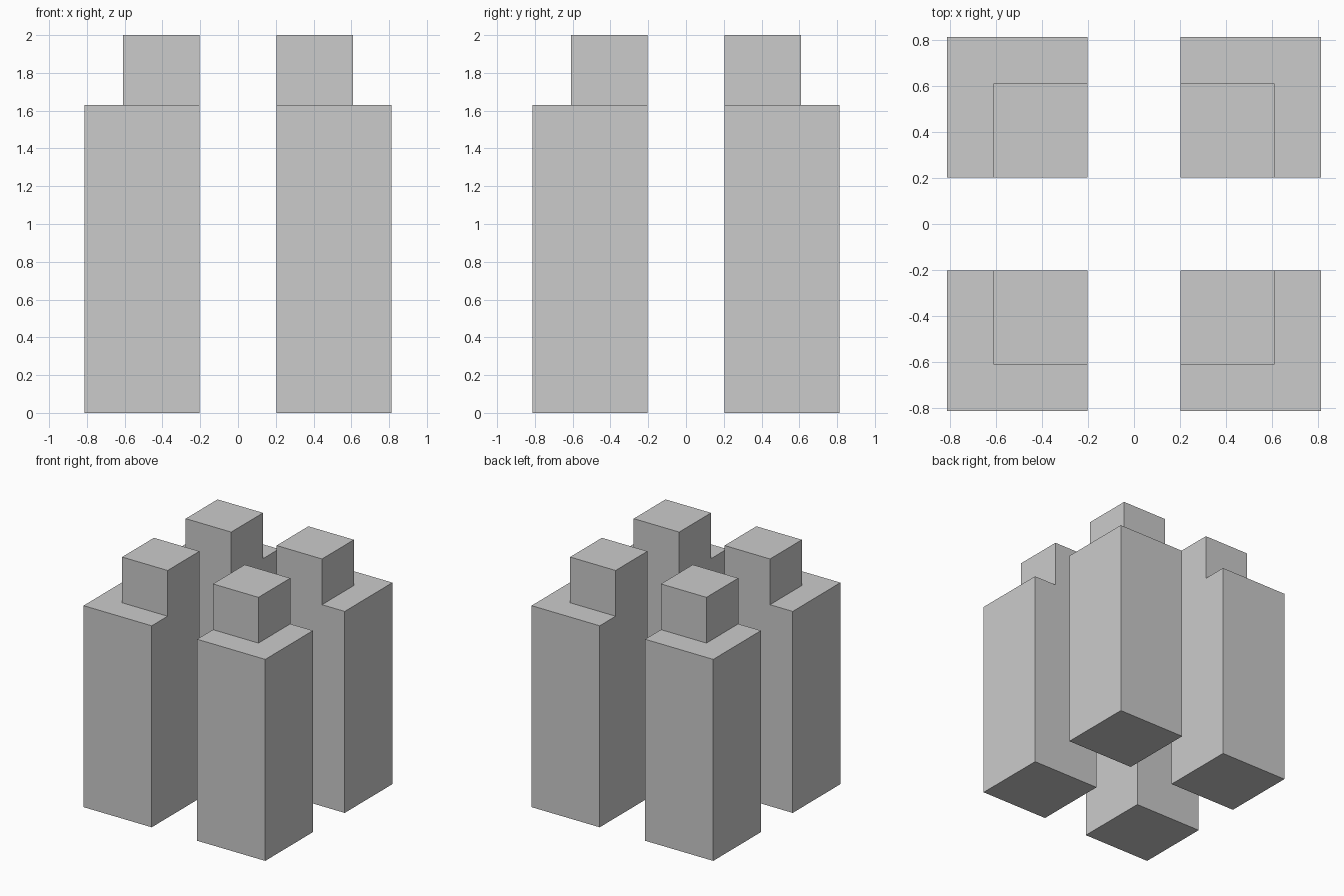
import bpy
import bmesh
from math import radians
from mathutils import Matrix, Vector

if "Cube" in bpy.data.objects:
    bpy.data.objects.remove(bpy.data.objects["Cube"])

INNER, STEP, OUTER = 0.203, 0.61, 0.813   # distances from the centre lines
SHOULDER, TOP = 1.63, 2.0                 # heights


def stepped_tower(name, sx, sy):
    """Square pillar with a smaller block rising flush with its inner corner."""
    bm = bmesh.new()
    width, mid = OUTER - INNER, (OUTER + INNER) / 2
    bmesh.ops.create_cube(bm, size=1, matrix=Matrix.Translation((mid, mid, SHOULDER / 2))
                          @ Matrix.Diagonal((width, width, SHOULDER, 1)))

    # split at the step lines, then raise the inner part of the top
    for axis in (Vector((1, 0, 0)), Vector((0, 1, 0))):
        bmesh.ops.bisect_plane(bm, geom=bm.verts[:] + bm.edges[:] + bm.faces[:],
                               plane_co=axis * STEP, plane_no=axis)
    bm.normal_update()
    inner_top = [f for f in bm.faces if f.normal.z > 0.9
                 and max(f.calc_center_median().xy) < STEP]
    raised = bmesh.ops.extrude_face_region(bm, geom=inner_top)["geom"]
    bmesh.ops.translate(bm, vec=(0, 0, TOP - SHOULDER),
                        verts=[v for v in raised if isinstance(v, bmesh.types.BMVert)])

    # merge coplanar faces and mirror into the quadrant
    bmesh.ops.dissolve_limit(bm, angle_limit=radians(1), verts=bm.verts[:], edges=bm.edges[:])
    bmesh.ops.scale(bm, vec=(sx, sy, 1), verts=bm.verts[:])
    bmesh.ops.recalc_face_normals(bm, faces=bm.faces[:])

    mesh = bpy.data.meshes.new(name)
    bm.to_mesh(mesh)
    bm.free()
    bpy.context.collection.objects.link(bpy.data.objects.new(name, mesh))


# four towers, one per quadrant
for side, sx in (("left", -1), ("right", 1)):
    for end, sy in (("front", -1), ("back", 1)):
        stepped_tower(f"{end}_{side}_tower", sx, sy)
